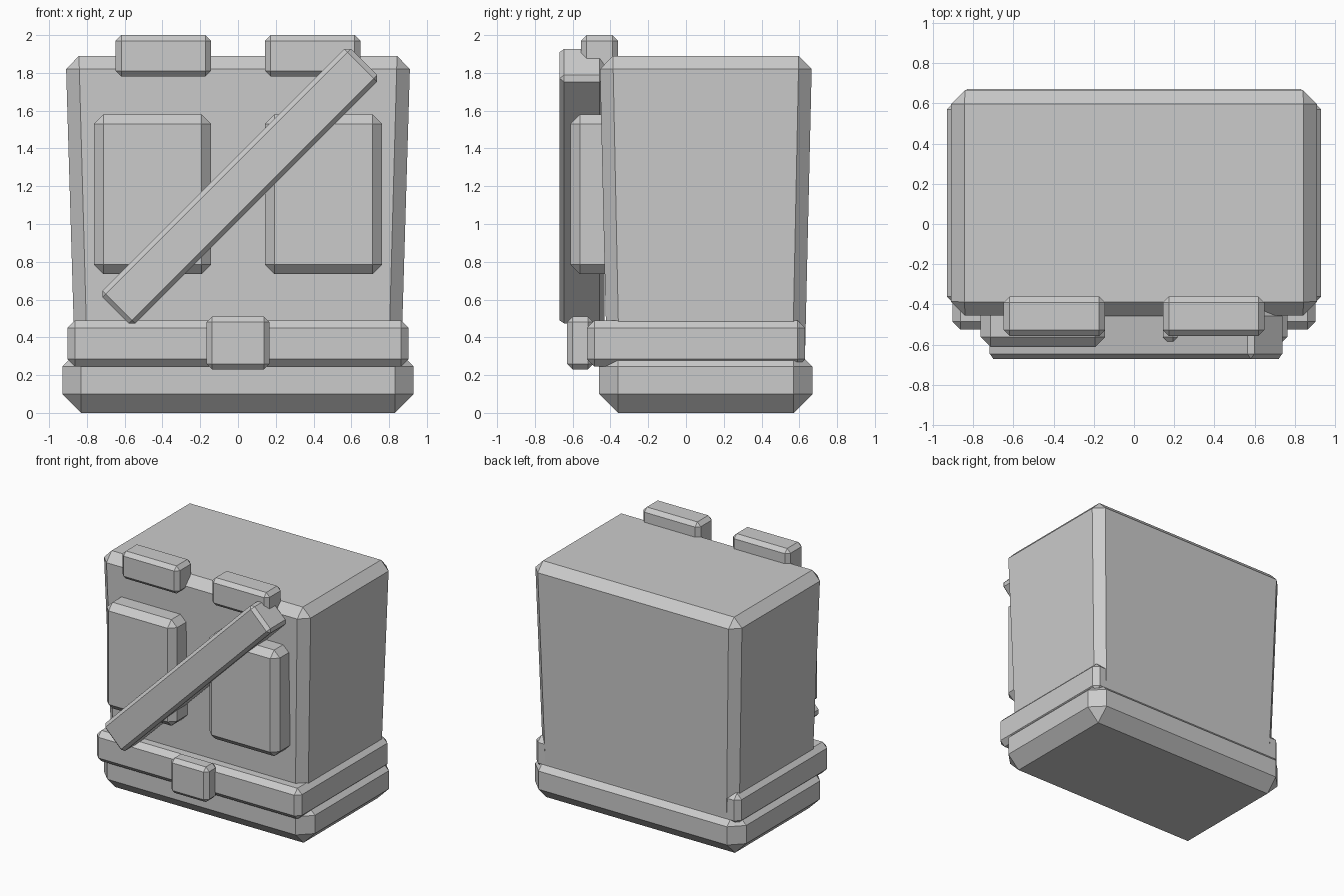
import bpy, bmesh, math
from mathutils import Matrix, Vector

if "Cube" in bpy.data.objects:
    bpy.data.objects.remove(bpy.data.objects["Cube"])


def chamfer_box(name, lo, hi, chamfer, bottom_scale=(1, 1), tilt=0):
    """Box between two corners with flat chamfers, optional taper and tilt about y."""
    lo, hi = Vector(lo), Vector(hi)
    size, mid = hi - lo, (lo + hi) / 2
    bm = bmesh.new()
    bmesh.ops.create_cube(bm, size=1)
    bmesh.ops.scale(bm, vec=size, verts=bm.verts)
    bmesh.ops.bevel(bm, geom=bm.edges[:], offset=chamfer, offset_type='OFFSET',
                    segments=1, affect='EDGES')
    for v in bm.verts:
        t = 0.5 - v.co.z / size.z
        v.co.x *= 1 + (bottom_scale[0] - 1) * t
        v.co.y *= 1 + (bottom_scale[1] - 1) * t
    bmesh.ops.rotate(bm, cent=(0, 0, 0), verts=bm.verts,
                     matrix=Matrix.Rotation(tilt, 3, 'Y'))
    bmesh.ops.recalc_face_normals(bm, faces=bm.faces)
    mesh = bpy.data.meshes.new(name)
    bm.to_mesh(mesh)
    bm.free()
    obj = bpy.data.objects.new(name, mesh)
    obj.location = mid
    bpy.context.collection.objects.link(obj)
    return obj


# Main bag body, narrowing towards the bottom
chamfer_box("bag_body", (-0.912, -0.457, 0.2), (0.912, 0.667, 1.89), 0.07, (0.945, 0.93))

# Base and the belt above it
chamfer_box("base", (-0.93, -0.46, 0), (0.93, 0.67, 0.345), 0.10)
chamfer_box("belt", (-0.903, -0.525, 0.245), (0.903, 0.63, 0.49), 0.04)
chamfer_box("belt_buckle", (-0.167, -0.63, 0.23), (0.167, -0.49, 0.51), 0.03)

# Paired front pockets and top clips
for side, s in (("left", -1), ("right", 1)):
    def pair(name, x0, x1, y0, y1, z0, z1, c):
        a, b = sorted((s * x0, s * x1))
        chamfer_box(f"{side}_{name}", (a, y0, z0), (b, y1, z1), c)
    pair("pocket", 0.143, 0.762, -0.612, -0.37, 0.735, 1.58, 0.05)
    pair("top_clip", 0.143, 0.648, -0.557, -0.36, 1.78, 2.0, 0.03)

# Diagonal strap across the front
chamfer_box("diagonal_strap", (0.01 - 0.93, -0.67, 1.2 - 0.123),
            (0.01 + 0.93, -0.432, 1.2 + 0.123), 0.025, tilt=-math.pi / 4)
